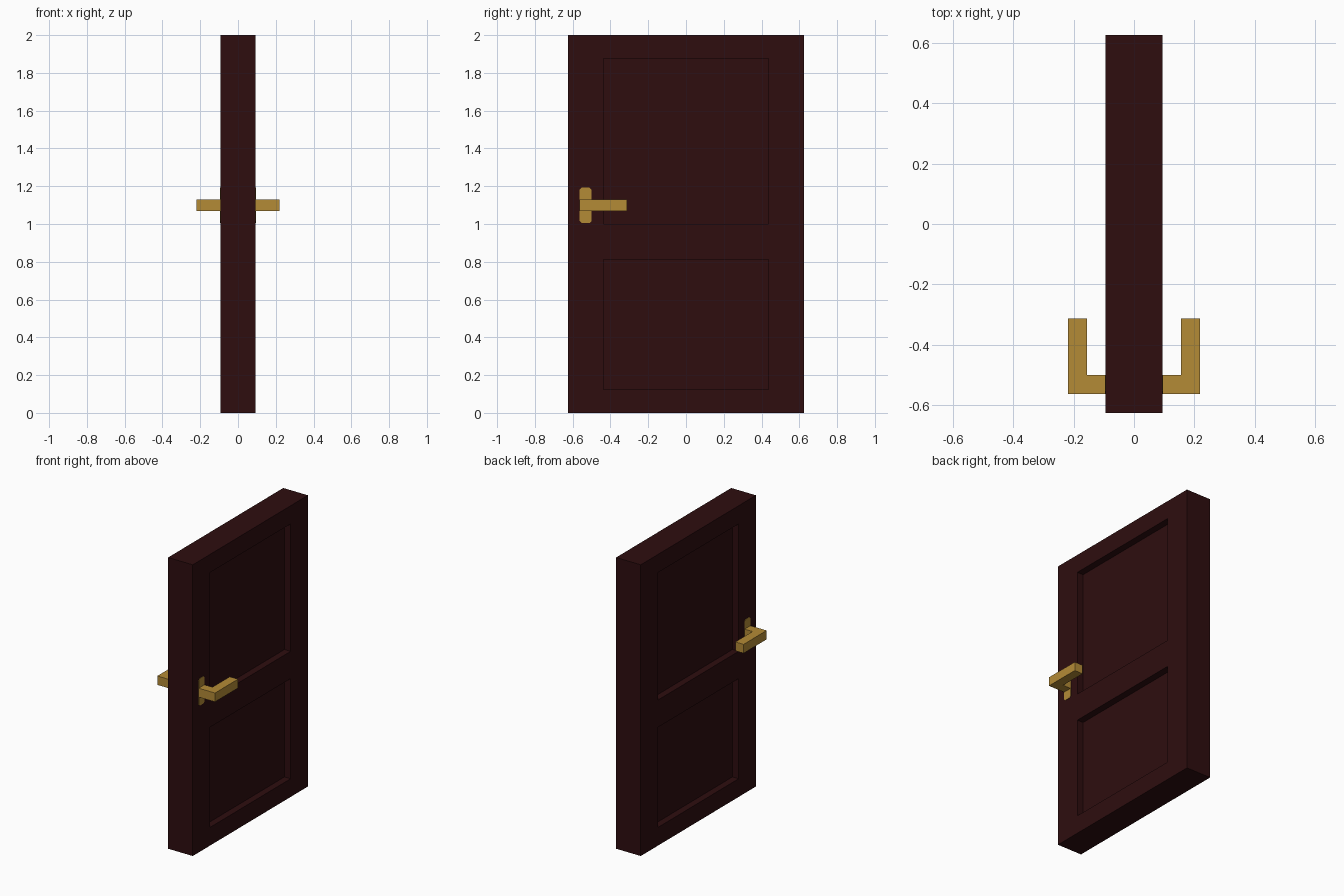
import bpy
import bmesh
from mathutils import Vector, Matrix

cube = bpy.data.objects.get("Cube")
if cube:
    bpy.data.objects.remove(cube, do_unlink=True)


def make_material(name, rgb):
    mat = bpy.data.materials.new(name)
    mat.use_nodes = True
    mat.diffuse_color = (*rgb, 1)
    bsdf = mat.node_tree.nodes["Principled BSDF"]
    bsdf.inputs["Base Color"].default_value = (*rgb, 1)
    bsdf.inputs["Roughness"].default_value = 0.8
    return mat


WOOD = make_material("dark red wood", (0.0273, 0.0040, 0.0048))
BRASS = make_material("brass", (0.456, 0.258, 0.037))


def add_object(name, bm, mat):
    bmesh.ops.recalc_face_normals(bm, faces=bm.faces)
    mesh = bpy.data.meshes.new(name)
    bm.to_mesh(mesh)
    bm.free()
    mesh.materials.append(mat)
    obj = bpy.data.objects.new(name, mesh)
    bpy.context.collection.objects.link(obj)
    return obj


def extrude_outline(points, to_3d, offset):
    """Solid made from a flat outline, extruded along offset."""
    bm = bmesh.new()
    face = bm.faces.new([bm.verts.new(to_3d(a, b)) for a, b in points])
    top = bmesh.ops.extrude_face_region(bm, geom=[face], use_keep_orig=True)
    verts = [g for g in top["geom"] if isinstance(g, bmesh.types.BMVert)]
    bmesh.ops.translate(bm, vec=offset, verts=verts)
    return bm


HALF = 0.09375           # half the door thickness
RECESS = 0.0469          # depth of the sunken panels
PANEL_Y = 0.4375         # half the panel width
PANELS = [(0.125, 0.8125), (1.0, 1.875)]

# Door leaf: a slab cut along the panel edges, with the panels sunk on both sides
bm = bmesh.new()
bmesh.ops.create_cube(bm, size=1, matrix=Matrix.Translation((0, 0, 1))
                      @ Matrix.Diagonal((2 * HALF, 1.25, 2, 1)))
cuts = [((0, y, 0), (0, 1, 0)) for y in (-PANEL_Y, PANEL_Y)]
cuts += [((0, 0, z), (0, 0, 1)) for pair in PANELS for z in pair]
for co, no in cuts:
    bmesh.ops.bisect_plane(bm, geom=bm.verts[:] + bm.edges[:] + bm.faces[:],
                           plane_co=co, plane_no=no)
bm.normal_update()
sunk = []
for f in bm.faces:
    c = f.calc_center_median()
    if abs(f.normal.x) > 0.9 and abs(c.y) < PANEL_Y and any(a < c.z < b for a, b in PANELS):
        sunk.append(f)
bmesh.ops.inset_individual(bm, faces=sunk, thickness=0, depth=-RECESS)
add_object("door_leaf", bm, WOOD)

# Handles, one on each side of the door
Y0, Y1, Y_END = -0.5625, -0.5, -0.3125
X_IN, X_OUT = 0.156, 0.219
Z0, Z1 = 1.068, 1.129
LEVER = [(HALF, Y0), (X_OUT, Y0), (X_OUT, Y_END), (X_IN, Y_END), (X_IN, Y1), (HALF, Y1)]
P0, P1, C = 1.005, 1.1925, 0.0104
PLATE = [(Y0 + C, P0), (Y1 - C, P0), (Y1, P0 + C), (Y1, P1 - C),
         (Y1 - C, P1), (Y0 + C, P1), (Y0, P1 - C), (Y0, P0 + C)]

for side, s in (("left", 1), ("right", -1)):
    # L-shaped lever with its spindle
    bm = extrude_outline(LEVER, lambda x, y: (s * x, y, Z0), Vector((0, 0, Z1 - Z0)))
    add_object(f"{side}_lever", bm, BRASS)
    # Thin backplate with clipped corners
    bm = extrude_outline(PLATE, lambda y, z: (s * HALF, y, z), Vector((s * 0.002, 0, 0)))
    add_object(f"{side}_backplate", bm, BRASS)
